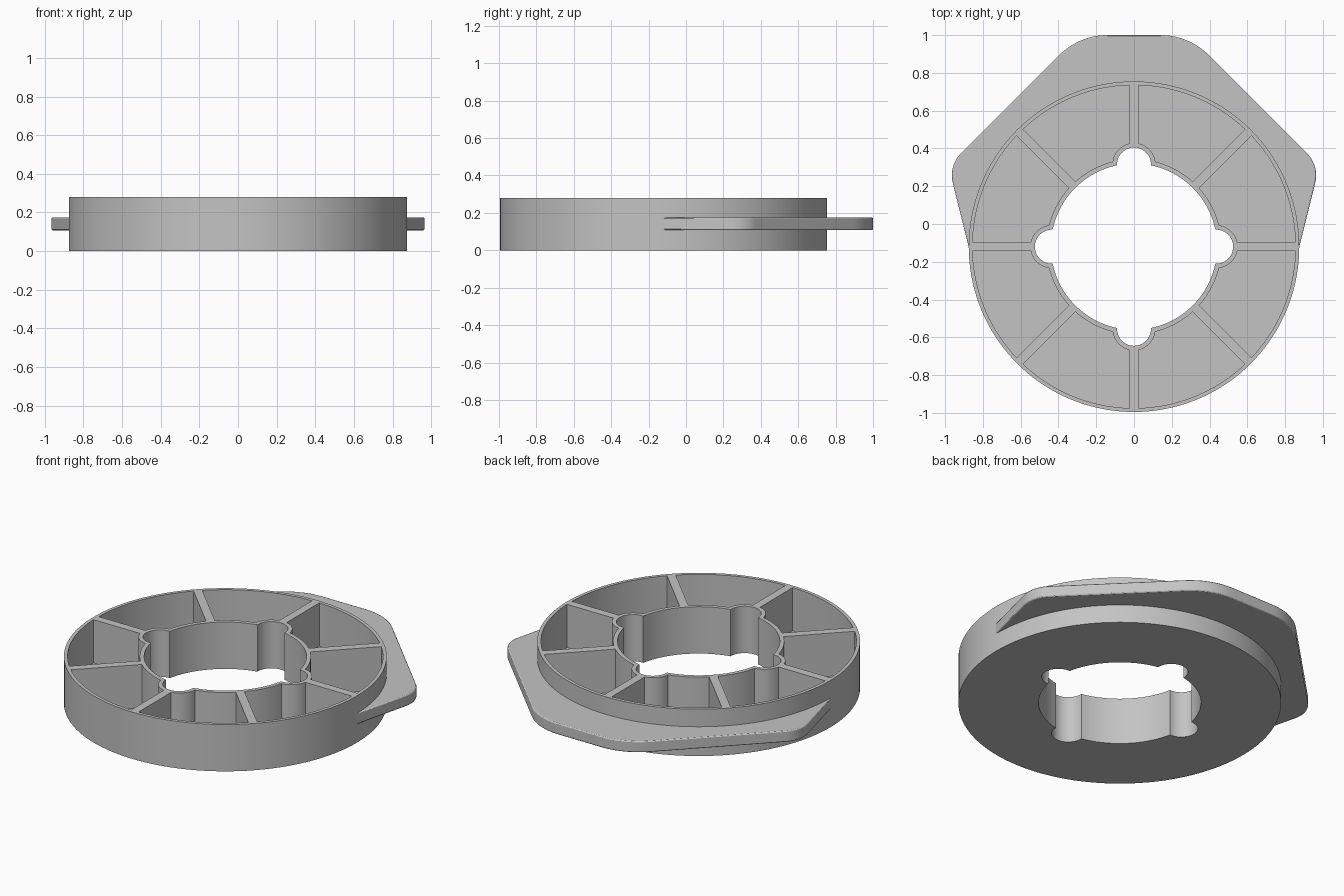
import bpy, bmesh, math
from mathutils import Vector, Matrix

if "Cube" in bpy.data.objects:
    bpy.data.objects.remove(bpy.data.objects["Cube"], do_unlink=True)

CENTRE = Vector((0, -0.12))
OUTER_R, HEIGHT, FLOOR = 0.875, 0.28, 0.022
HOLE_R, LOBE_R, LOBE_DIST = 0.44, 0.09, 0.435
WALL, RIB_HALF = 0.024, 0.024

grey = bpy.data.materials.new("plain grey")
grey.use_nodes = True
colour = (0.55, 0.55, 0.55, 1)
grey.diffuse_color = colour
grey.node_tree.nodes["Principled BSDF"].inputs["Base Color"].default_value = colour


def arc(radius, start, end, steps, cx=0.0, cy=0.0):
    angles = [start + (end - start) * i / steps for i in range(steps + 1)]
    return [Vector((cx + radius * math.cos(a), cy + radius * math.sin(a))) for a in angles]


def prisms(name, outlines, z0, z1):
    """Extrude closed outlines upward into one mesh object."""
    bm = bmesh.new()
    for pts in outlines:
        face = bm.faces.new([bm.verts.new((p.x, p.y, z0)) for p in pts])
        top = bmesh.ops.extrude_face_region(bm, geom=[face])["geom"]
        verts = [g for g in top if isinstance(g, bmesh.types.BMVert)]
        bmesh.ops.translate(bm, verts=verts, vec=(0, 0, z1 - z0))
    bmesh.ops.recalc_face_normals(bm, faces=bm.faces)
    mesh = bpy.data.meshes.new(name)
    bm.to_mesh(mesh)
    bm.free()
    mesh.materials.append(grey)
    obj = bpy.data.objects.new(name, mesh)
    bpy.context.collection.objects.link(obj)
    return obj


def lobe_meeting(ring_r, lobe_r):
    """Lobe angle and ring angle at which a lobe circle crosses the ring."""
    c = (ring_r**2 - LOBE_DIST**2 - lobe_r**2) / (2 * LOBE_DIST * lobe_r)
    phi = math.acos(c)
    theta = math.atan2(lobe_r * math.sin(phi), LOBE_DIST + lobe_r * math.cos(phi))
    return phi, theta


def turned(pts, quarter, flip=1):
    rot = Matrix.Rotation(quarter * math.pi / 2, 2)
    return [CENTRE + rot @ Vector((p.x, p.y * flip)) for p in pts]


# Central hole outline: a circle with four round lobes
phi, theta = lobe_meeting(HOLE_R, LOBE_R)
quarter = arc(LOBE_R, -phi, phi, 24, LOBE_DIST)
quarter += arc(HOLE_R, theta, math.pi / 2 - theta, 24)[1:-1]
hole = [p for q in range(4) for p in turned(quarter, q)]

# Pocket outline: one eighth, bounded by two ribs, the rim and the lobed inner wall
in_r, rim_r, lobe_r = HOLE_R + WALL, OUTER_R - 0.02, LOBE_R + WALL
phi, theta = lobe_meeting(in_r, lobe_r)
eighth = math.pi / 4
pocket = arc(lobe_r, math.asin(RIB_HALF / lobe_r), phi, 14, LOBE_DIST)
pocket += arc(in_r, theta, eighth - math.asin(RIB_HALF / in_r), 12)[1:]
rim_gap = math.asin(RIB_HALF / rim_r)
pocket += arc(rim_r, eighth - rim_gap, rim_gap, 20)
pockets = [turned(pocket, q, s) for q in range(4) for s in (1, -1)]

# Ring body with the hole and pockets cut out
disc = [CENTRE + p for p in arc(OUTER_R, 0, 2 * math.pi, 144)[:-1]]
body = prisms("ring_body", [disc], 0, HEIGHT)
cutters = [prisms("hole_cutter", [hole], -0.1, HEIGHT + 0.1),
           prisms("pocket_cutter", pockets, FLOOR, HEIGHT + 0.1)]
for cutter in cutters:
    cutter.hide_render = True
    mod = body.modifiers.new(cutter.name, 'BOOLEAN')
    mod.object, mod.operation, mod.solver = cutter, 'DIFFERENCE', 'EXACT'
bpy.context.view_layer.update()
cut_mesh = bpy.data.meshes.new_from_object(body.evaluated_get(bpy.context.evaluated_depsgraph_get()))
body.modifiers.clear()
body.data = cut_mesh
for cutter in cutters:
    bpy.data.objects.remove(cutter, do_unlink=True)


def fillet(before, corner, after, radius, steps=12):
    """Round one corner of an outline."""
    u, v = (before - corner).normalized(), (after - corner).normalized()
    half = u.angle(v) / 2
    mid = corner + (u + v).normalized() * (radius / math.sin(half))
    tangent = radius / math.tan(half)
    a, b = corner + u * tangent - mid, corner + v * tangent - mid
    sweep = a.angle_signed(b)
    return [mid + Matrix.Rotation(-sweep * i / steps, 2) @ a for i in range(steps + 1)]


# Rounded back flange, hugging the rim of the ring
tip, side, top = Vector((0.866, -0.156)), Vector((0.982, 0.308)), Vector((0.29, 1.0))
right = [tip] + fillet(tip, side, top, 0.165) + fillet(side, top, Vector((0, 1)), 0.36)
left = [Vector((-p.x, p.y)) for p in reversed(right)]
inner = [CENTRE + p for p in arc(0.86, math.pi, 0, 72)]
flange = prisms("back_flange", [right + left + inner], 0.108, 0.175)
bevel = flange.modifiers.new("soft_edges", 'BEVEL')
bevel.width, bevel.segments, bevel.use_clamp_overlap = 0.006, 2, False
bevel.limit_method, bevel.angle_limit = 'ANGLE', math.radians(60)

# Smooth the curved walls and keep the edges crisp
for obj in (body, flange):
    bpy.ops.object.select_all(action='DESELECT')
    obj.select_set(True)
    bpy.context.view_layer.objects.active = obj
    bpy.ops.object.shade_smooth_by_angle(angle=math.radians(30))
